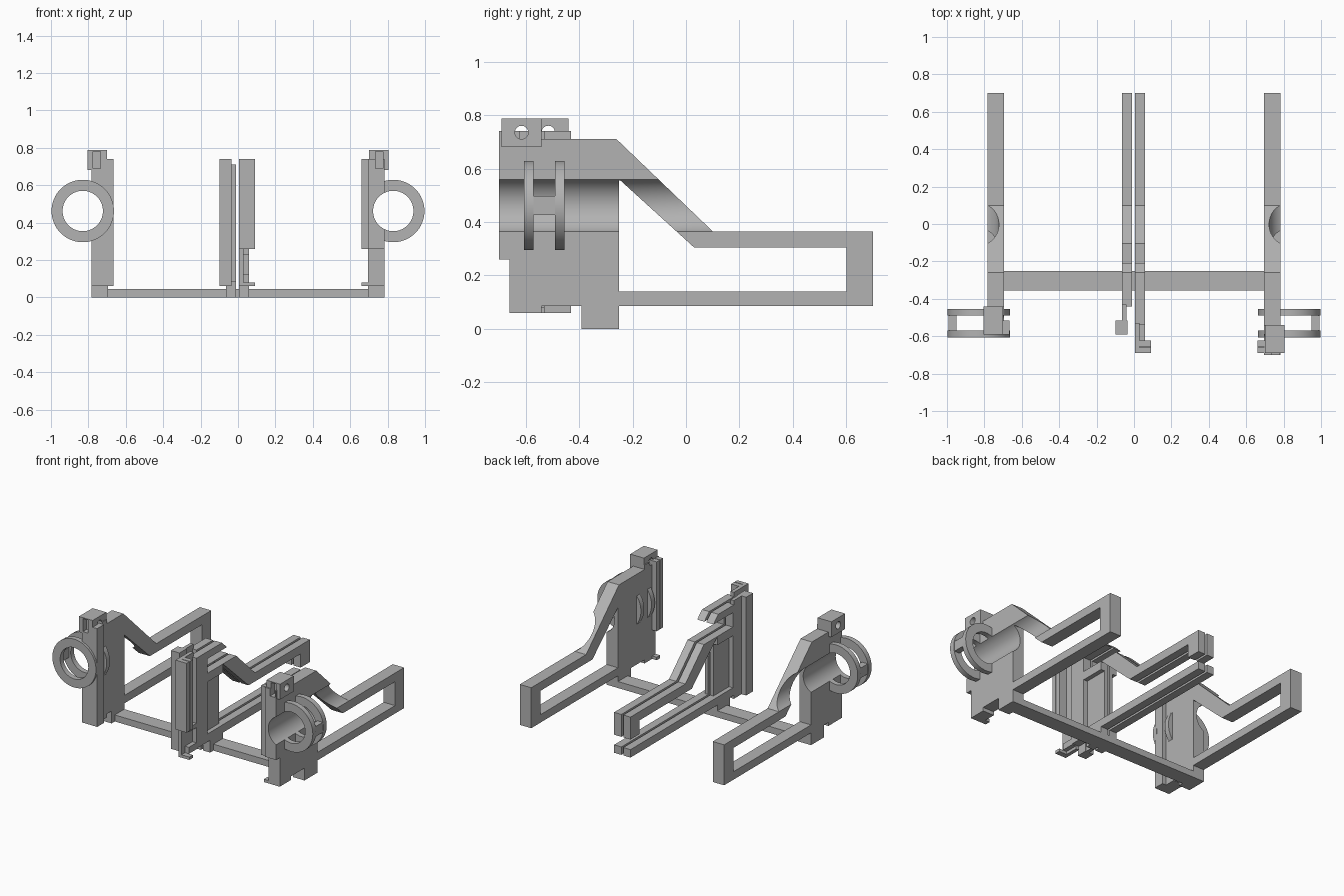
import bpy, bmesh, math
from mathutils import Matrix

cube = bpy.data.objects.get("Cube")
if cube:
    bpy.data.objects.remove(cube)

grey = bpy.data.materials.new("plain_grey")
grey.use_nodes = True
COLOUR = (0.45, 0.45, 0.45, 1)
grey.diffuse_color = COLOUR
grey.node_tree.nodes["Principled BSDF"].inputs["Base Color"].default_value = COLOUR


def finish(name, bm):
    bmesh.ops.recalc_face_normals(bm, faces=bm.faces)
    mesh = bpy.data.meshes.new(name)
    bm.to_mesh(mesh)
    bm.free()
    mesh.materials.append(grey)
    ob = bpy.data.objects.new(name, mesh)
    bpy.context.collection.objects.link(ob)
    return ob


def prism(name, outline, x0, x1):
    """Side outline of (y, z) points, extruded from x0 to x1."""
    bm = bmesh.new()
    face = bm.faces.new([bm.verts.new((x0, y, z)) for y, z in outline])
    new = bmesh.ops.extrude_face_region(bm, geom=[face])["geom"]
    bmesh.ops.translate(bm, vec=(x1 - x0, 0, 0),
                        verts=[v for v in new if isinstance(v, bmesh.types.BMVert)])
    return finish(name, bm)


def box(name, x0, x1, y0, y1, z0, z1):
    return prism(name, [(y0, z0), (y1, z0), (y1, z1), (y0, z1)], x0, x1)


def cylinder(name, axis, centre, radius, depth, sides=64):
    bm = bmesh.new()
    turn = Matrix.Rotation(math.pi / 2, 4, "X" if axis == "y" else "Y")
    bmesh.ops.create_cone(bm, cap_ends=True, segments=sides, radius1=radius,
                          radius2=radius, depth=depth,
                          matrix=Matrix.Translation(centre) @ turn)
    return finish(name, bm)


def cut(ob, *cutters):
    """Subtract the cutters, bake the result and delete the cutters."""
    for c in cutters:
        c.hide_render = True
        mod = ob.modifiers.new("cut", "BOOLEAN")
        mod.operation, mod.solver, mod.object = "DIFFERENCE", "EXACT", c
    bpy.context.view_layer.update()
    graph = bpy.context.evaluated_depsgraph_get()
    baked = bpy.data.meshes.new_from_object(ob.evaluated_get(graph))
    ob.modifiers.clear()
    ob.data = baked
    for c in cutters:
        bpy.data.objects.remove(c)
    return ob


def smooth(ob):
    bpy.ops.object.select_all(action="DESELECT")
    ob.select_set(True)
    bpy.context.view_layer.objects.active = ob
    bpy.ops.object.shade_smooth_by_angle(angle=math.radians(30))


def window():
    return prism("window_cutter", [(-.25, .14), (.6, .14), (.6, .305), (.03, .305),
                                   (-.245, .555), (-.25, .555)], -2, 2)


# Rear frame outline shared by every plate, from the top round to the foot
FRAME = [(-.26, .71), (.1, .365), (.7, .365), (.7, .085), (-.25, .085),
         (-.25, 0), (-.39, 0), (-.39, .085)]

for s, side in ((-1, "right"), (1, "left")):
    socket = s > 0
    front = -.69 if socket else -.59
    back = front + .15
    pin_y = front + .075

    def bore():
        return cylinder("bore_cutter", "y", (s * .83, -.2, .462), .108, 1.4)

    def pin_hole():
        return cylinder("pin_cutter", "x", (s * .75, pin_y, .735), .025, .3, 32)

    def slot():
        return box("slot_cutter", s * .735, s * .775, front - .05, front + .04, .69, .78)

    # Outer plate with tube groove
    if socket:
        nose = [(back, .085), (back, .06), (-.66, .06), (-.66, .26), (-.70, .26), (-.70, .74)]
    else:
        nose = [(back, .085), (back, .06), (front, .06), (front, .74)]
    plate = prism("outer_plate_" + side, FRAME + nose + [(back, .74), (back, .71)],
                  s * .695, s * .782)
    smooth(cut(plate, window(), bore(), pin_hole(), slot()))

    # Pin block on top of the outer plate
    block = box("pin_block_" + side, s * .70, s * .805, front, back, .68, .787)
    smooth(cut(block, pin_hole(), slot()))

    # Tube holder: two rings and the bridge joining them
    for label, y in (("front", -.588), ("rear", -.472)):
        ring = cylinder("%s_ring_%s" % (label, side), "y", (s * .83, y, .462), .167, .036)
        smooth(cut(ring, bore()))
    box("ring_bridge_" + side, s * .95, s * .992, -.575, -.485, .427, .497)

    # Centre plate: open fork with a recessed panel between rails
    a, b = (.005, .06) if socket else (-.01, -.065)
    mid = a + s * .025
    centre = prism("centre_plate_" + side, FRAME + [(back, .085), (back, .71)], a, b)
    cut(centre, window(),
        box("panel_cutter", mid, b + s * .05, -.42, -.2, .14, .50),
        box("gap_cutter", -.3, .3, -.42, .3, .56, .66),
        box("fork_cutter", -.3, .3, .55, .8, .14, .21))

    # Joining edges: a double lip on one side, a single tongue on the other
    if socket:
        box("centre_stem_" + side, .005, .03, -.66, back + .01, .06, .74)
        box("centre_stem_front_" + side, .005, .03, front, -.66, .26, .74)
        for label, y0, y1 in (("front", -.69, -.66), ("rear", -.655, -.622)):
            box("centre_lip_%s_%s" % (label, side), .025, .09, y0, y1, .26, .74)
            box("outer_lip_%s_%s" % (label, side), .66, .715, y0, y1, .26, .74)
        box("centre_foot_" + side, .025, .09, -.66, -.622, .06, .08)
        box("centre_foot_stop_" + side, .025, .06, -.622, -.53, .08, .125)
        box("centre_catch_" + side, .025, .06, -.622, -.53, .23, .26)
        box("outer_foot_" + side, .66, .71, -.66, -.622, .06, .08)
    else:
        box("centre_stem_" + side, -.065, -.04, front, back + .01, .06, .74)
        box("centre_tongue_" + side, -.10, -.035, front, -.515, .06, .74)
        box("outer_tongue_" + side, -.72, -.665, front, -.515, .06, .74)

# Crossbar joining all plates
box("crossbar", -.70, .70, -.355, -.25, 0, .045)
